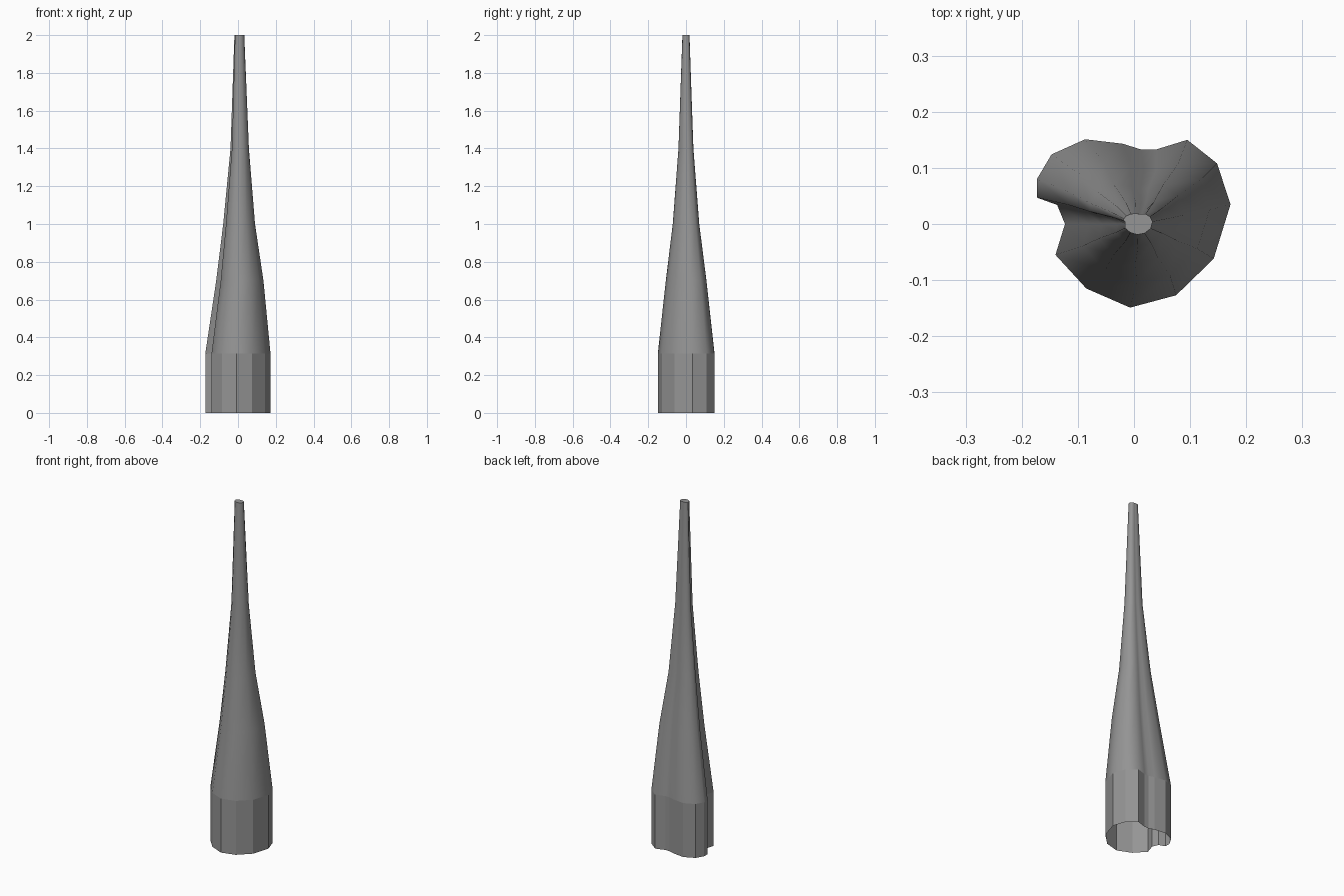
import bpy, bmesh, math

cube = bpy.data.objects.get("Cube")
if cube:
    bpy.data.objects.remove(cube, do_unlink=True)

stone = bpy.data.materials.new("grey_stone")
stone.use_nodes = True
colour = (0.3, 0.3, 0.3, 1)
stone.diffuse_color = colour
stone.node_tree.nodes["Principled BSDF"].inputs["Base Color"].default_value = colour

# Lobed, grooved cross-section of the base
profile = [(.172, .035), (.148, .108), (.095, .15), (.04, .133), (.012, .133),
           (-.02, .143), (-.087, .151), (-.147, .124), (-.173, .08), (-.173, .047),
           (-.137, .034), (-.123, 0), (-.14, -.055), (-.085, -.115),
           (-.007, -.149), (.075, -.127), (.142, -.062)]

# Each level: height, x scale, y scale, x shift, rounding of the grooves
levels = [(0, 1, 1, 0, 0), (.315, 1, 1, 0, 0), (.7, .725, .717, .01, 0),
          (1, .49, .47, .006, .1), (1.4, .285, .267, .009, .25),
          (2, .154, .127, .007, .5)]


def ring(bm, z, sx, sy, shift, rounding):
    verts = []
    for x, y in profile:
        angle = math.atan2(y / .15, x / .172)
        x += (.172 * math.cos(angle) - x) * rounding
        y += (.15 * math.sin(angle) - y) * rounding
        verts.append(bm.verts.new((x * sx + shift, y * sy, z)))
    return verts


# Tapering shell, open underneath and closed at the tip
bm = bmesh.new()
rings = [ring(bm, *level) for level in levels]
count = len(profile)
for level, (low, high) in enumerate(zip(rings, rings[1:])):
    for i in range(count):
        j = (i + 1) % count
        face = bm.faces.new((low[i], low[j], high[j], high[i]))
        face.smooth = level > 0
bm.faces.new(rings[-1])

mesh = bpy.data.meshes.new("tapered_spire")
bm.to_mesh(mesh)
bm.free()
mesh.materials.append(stone)
spire = bpy.data.objects.new("tapered_spire", mesh)
bpy.context.collection.objects.link(spire)
